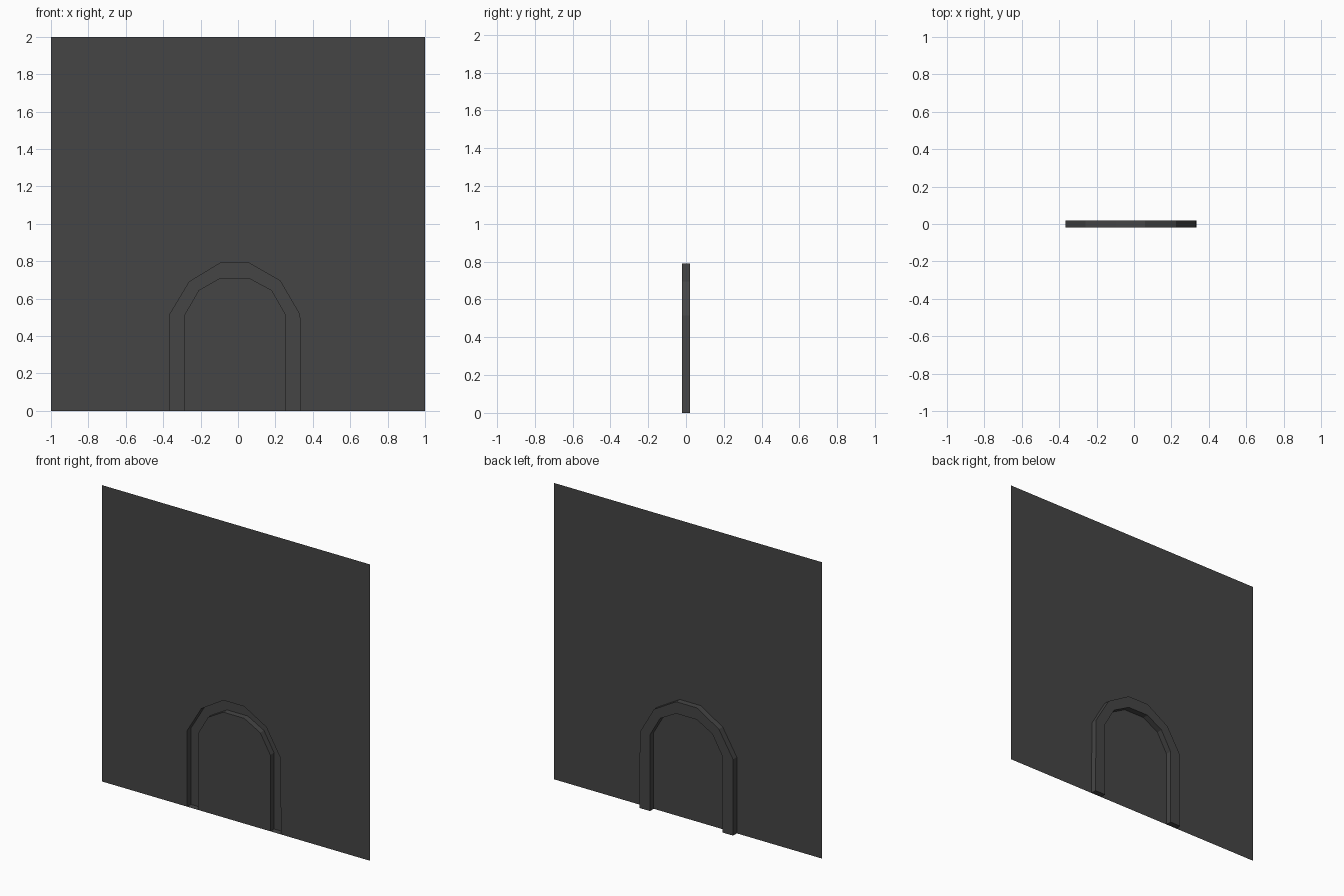
import bpy
import bmesh

if "Cube" in bpy.data.objects:
    bpy.data.objects.remove(bpy.data.objects["Cube"])

FRONT, BACK = -0.02, 0.02

# One flat colour
grey = bpy.data.materials.new("dark_grey")
grey.diffuse_color = (0.06, 0.06, 0.06, 1)
grey.use_nodes = True
grey.node_tree.nodes["Principled BSDF"].inputs["Base Color"].default_value = grey.diffuse_color

# Arch profiles (x, z), left foot to right foot
outer = [(-0.365, 0), (-0.365, 0.515), (-0.26, 0.69), (-0.095, 0.79),
         (0.06, 0.79), (0.225, 0.695), (0.33, 0.515), (0.335, 0)]
inner = [(-0.285, 0), (-0.285, 0.515), (-0.21, 0.645), (-0.095, 0.71),
         (0.06, 0.71), (0.18, 0.645), (0.255, 0.515), (0.255, 0)]

bm = bmesh.new()


def row(points, y):
    return [bm.verts.new((x, y, z)) for x, z in points]


def strip(a, b):
    for i in range(len(a) - 1):
        bm.faces.new((a[i], a[i + 1], b[i + 1], b[i]))


of, inf = row(outer, FRONT), row(inner, FRONT)
ob, inb = row(outer, BACK), row(inner, BACK)

# Thin wall sheet around the arch, and the panel inside it
corners = row([(1, 0), (1, 2), (-1, 2), (-1, 0)], FRONT)
bm.faces.new(of + corners)
bm.faces.new(inf)

# Arched channel pressed out towards the back
strip(of, ob)
strip(ob, inb)
strip(inb, inf)
for i in (0, -1):
    bm.faces.new((of[i], ob[i], inb[i], inf[i]))

bmesh.ops.recalc_face_normals(bm, faces=bm.faces[:])
# Sheet faces the front
bm.faces.ensure_lookup_table()
if bm.faces[0].normal.y > 0:
    bmesh.ops.reverse_faces(bm, faces=bm.faces[:])

mesh = bpy.data.meshes.new("wall_with_arch")
bm.to_mesh(mesh)
bm.free()
mesh.materials.append(grey)
wall = bpy.data.objects.new("wall_with_arch", mesh)
bpy.context.collection.objects.link(wall)
